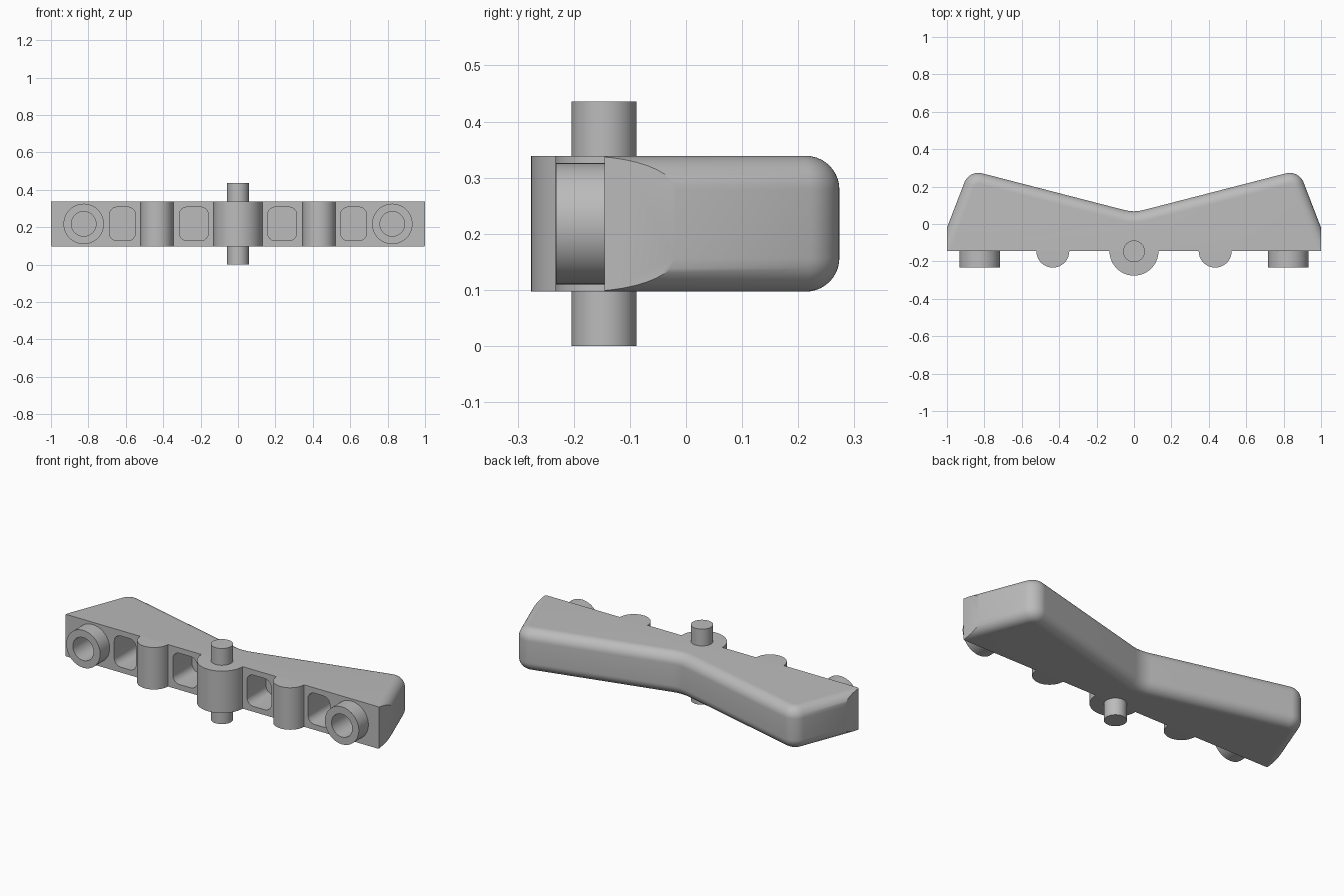
import bpy, bmesh, math
from mathutils import Matrix, Vector

if "Cube" in bpy.data.objects:
    bpy.data.objects.remove(bpy.data.objects["Cube"], do_unlink=True)

grey = bpy.data.materials.new("light grey")
grey.use_nodes = True
grey.diffuse_color = (0.5, 0.5, 0.5, 1)
grey.node_tree.nodes["Principled BSDF"].inputs["Base Color"].default_value = (0.5, 0.5, 0.5, 1)

FRONT, LOW, HIGH, FILLET = -0.145, 0.097, 0.339, 0.06
MID = (LOW + HIGH) / 2


def finish(bm, name):
    bmesh.ops.recalc_face_normals(bm, faces=bm.faces)
    mesh = bpy.data.meshes.new(name)
    bm.to_mesh(mesh)
    bm.free()
    mesh.materials.append(grey)
    ob = bpy.data.objects.new(name, mesh)
    bpy.context.collection.objects.link(ob)
    return ob


def smooth(ob):
    bpy.ops.object.select_all(action='DESELECT')
    ob.select_set(True)
    bpy.context.view_layer.objects.active = ob
    bpy.ops.object.shade_smooth_by_angle(angle=math.radians(25))


def arc(cx, cy, r, start, end, steps):
    angles = [math.radians(start + (end - start) * i / steps) for i in range(steps + 1)]
    return [(cx + r * math.cos(a), cy + r * math.sin(a)) for a in angles]


def loft(rings, name):
    """Skin a stack of matching closed rings and cap both ends."""
    bm = bmesh.new()
    rows = [[bm.verts.new(p) for p in ring] for ring in rings]
    for a, b in zip(rows, rows[1:]):
        for i in range(len(a)):
            j = (i + 1) % len(a)
            bm.faces.new((a[i], a[j], b[j], b[i]))
    bm.faces.new(rows[0])
    bm.faces.new(rows[-1])
    return finish(bm, name)


def upright(points, z0, z1, name):
    return loft([[(x, y, z) for x, y in points] for z in (z0, z1)], name)


def forward(points, y0, y1, name):
    return loft([[(x, y, z) for x, z in points] for y in (y0, y1)], name)


def cut(ob, cutter):
    mod = ob.modifiers.new("cut", 'BOOLEAN')
    mod.operation, mod.solver, mod.object = 'DIFFERENCE', 'EXACT', cutter
    bpy.context.view_layer.objects.active = ob
    bpy.ops.object.modifier_apply(modifier=mod.name)
    bpy.data.objects.remove(cutter, do_unlink=True)


# Body outline, inset by d along the wings and the valley
def outline(d):
    cx, cy, r, side = 0.832, 0.1934, 0.08, math.radians(21.1)
    nx, ny = math.cos(side), math.sin(side)
    base = (nx * cx + ny * cy + r - d - ny * FRONT) / nx
    tip = arc(cx, cy, r - d, 21.1, 104.4, 12)
    valley = arc(0, 0.268, 0.2 + d, 284.4, 255.6, 8)
    mirror = [(-x, y) for x, y in reversed(tip)]
    return [(base, FRONT)] + tip + valley + mirror + [(-base, FRONT)]


# Rounded back edges at bottom and top
rounds = [math.radians(90 * i / 10) for i in range(11)]
levels = [(FILLET * (1 - math.sin(a)), LOW + FILLET * (1 - math.cos(a))) for a in rounds]
levels += [(d, LOW + HIGH - z) for d, z in reversed(levels)]
body = loft([[(x, y, z) for x, y in outline(d)] for d, z in levels], "body")

# Flat end faces
bm = bmesh.new()
bm.from_mesh(body.data)
for s in (-1, 1):
    hit = bmesh.ops.bisect_plane(bm, geom=bm.verts[:] + bm.edges[:] + bm.faces[:],
                                 plane_co=(s, 0, 0), plane_no=(s, 0, 0), clear_outer=True)
    rim = [e for e in hit["geom_cut"] if isinstance(e, bmesh.types.BMEdge)]
    bmesh.ops.edgeloop_fill(bm, edges=rim)
bmesh.ops.recalc_face_normals(bm, faces=bm.faces)
bm.to_mesh(body.data)
bm.free()


def rounded_rectangle(cx, cz, hx, hz, r):
    pts = []
    for k, (sx, sz) in enumerate(((1, 1), (-1, 1), (-1, -1), (1, -1))):
        pts += arc(cx + sx * (hx - r), cz + sz * (hz - r), r, 90 * k, 90 * k + 90, 6)
    return pts


for s, side in ((1, "left"), (-1, "right")):
    # Pockets in the front face
    for x, half, back in ((0.236, 0.078, 0.03), (0.618, 0.07, 0.11)):
        cut(body, forward(rounded_rectangle(s * x, MID, half, 0.09, 0.042),
                          FRONT - 0.1, back, "pocket_cutter"))
    # Hollow sockets
    bore = arc(s * 0.825, MID, 0.066, 0, 352.5, 47)
    socket = forward(arc(s * 0.825, MID, 0.108, 0, 354.375, 63), -0.232, FRONT + 0.005,
                     side + "_socket")
    cut(body, forward(bore, -0.3, 0.08, "bore_cutter"))
    cut(socket, forward(bore, -0.3, 0.08, "bore_cutter"))
    smooth(socket)
    # Side bosses
    smooth(upright(arc(s * 0.434, FRONT, 0.088, 180, 360, 32), LOW, HIGH, side + "_boss"))

smooth(body)

# Centre boss and pivot pin
smooth(upright(arc(0, FRONT, 0.131, 180, 360, 40), LOW, HIGH, "centre_boss"))
smooth(upright(arc(0, -0.146, 0.058, 0, 352.5, 47), 0, 0.436, "pivot_pin"))
